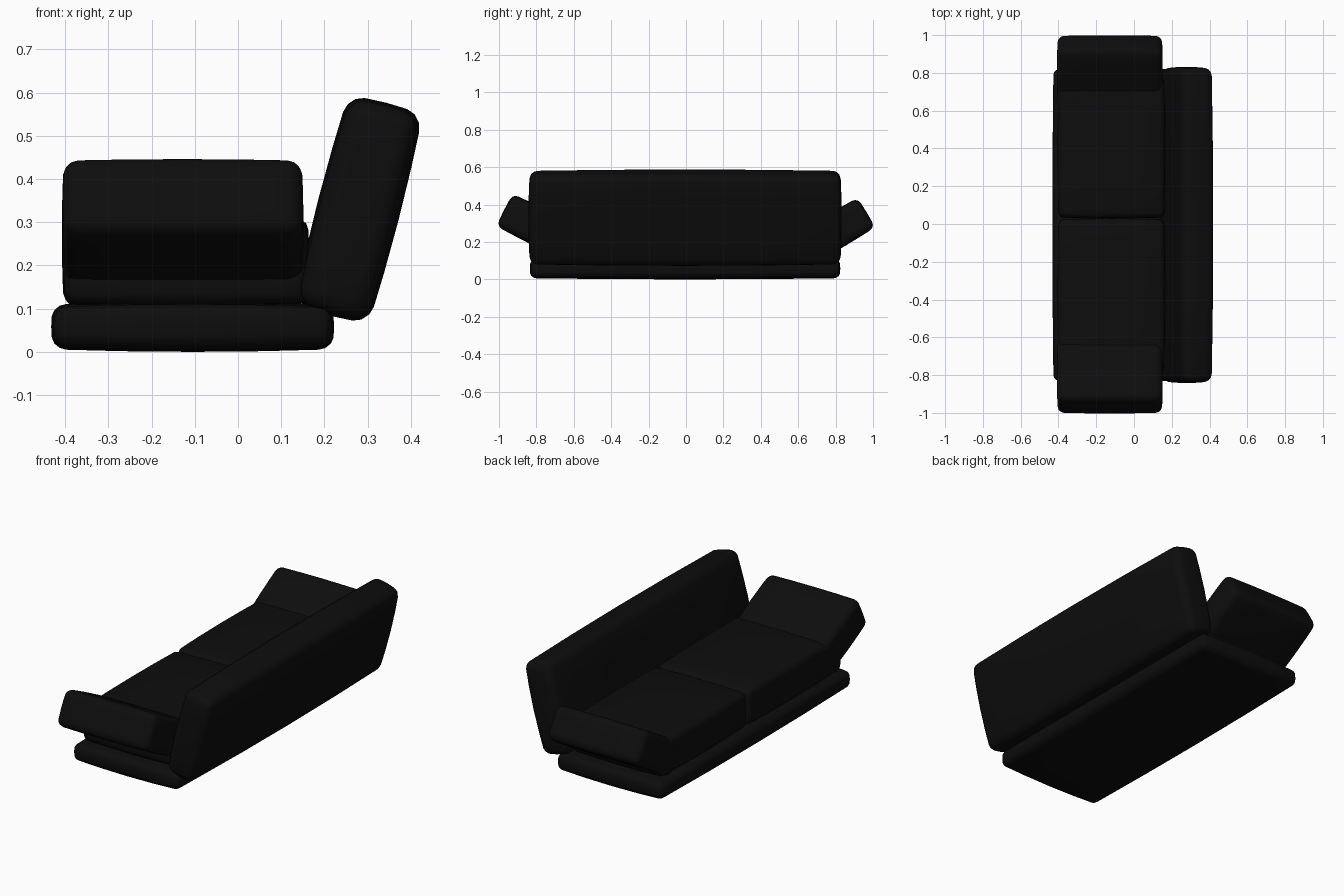
import bpy
import bmesh
from math import radians
from mathutils import Matrix, Vector

default = bpy.data.objects.get("Cube")
if default:
    bpy.data.objects.remove(default, do_unlink=True)

# One upholstery colour
leather = bpy.data.materials.new("black_leather")
leather.use_nodes = True
colour = (0.004, 0.004, 0.004, 1)
leather.diffuse_color = colour
leather.node_tree.nodes["Principled BSDF"].inputs["Base Color"].default_value = colour


def cushion(name, centre, size, bevel, puff=0.01, axis="X", angle=0):
    """Padded block: rounded box whose faces swell by puff, then tilted."""
    bm = bmesh.new()
    bmesh.ops.create_cube(bm, size=1)
    bmesh.ops.scale(bm, vec=size, verts=bm.verts)
    bmesh.ops.bevel(bm, geom=bm.edges[:], offset=bevel, segments=3,
                    profile=0.5, affect="EDGES")
    # Split the long flat spans so the faces can swell
    half = Vector(size) / 2
    for i in range(3):
        normal = Vector((0, 0, 0))
        normal[i] = 1
        for t in (-0.5, 0, 0.5):
            bmesh.ops.bisect_plane(bm, geom=bm.verts[:] + bm.edges[:] + bm.faces[:],
                                   plane_co=normal * t * half[i], plane_no=normal)
    for v in bm.verts:
        u = [v.co[i] / half[i] for i in range(3)]
        for i in range(3):
            j, k = (i + 1) % 3, (i + 2) % 3
            v.co[i] -= puff * u[i] * (u[j] ** 2 + u[k] ** 2) / 2
    bm.transform(Matrix.Translation(centre) @ Matrix.Rotation(radians(angle), 4, axis))
    mesh = bpy.data.meshes.new(name)
    bm.to_mesh(mesh)
    bm.free()
    mesh.materials.append(leather)
    ob = bpy.data.objects.new(name, mesh)
    bpy.context.collection.objects.link(ob)
    bpy.ops.object.select_all(action="DESELECT")
    ob.select_set(True)
    bpy.context.view_layer.objects.active = ob
    bpy.ops.object.shade_smooth_by_angle(angle=radians(40))
    return ob


# Low plinth
cushion("base", (-0.105, -0.005, 0.058), (0.655, 1.66, 0.116), 0.03, 0.012)

# Two seat cushions meeting slightly off centre
for name, y0, y1 in (("seat_near", -0.79, 0.03), ("seat_far", 0.03, 0.78)):
    cushion(name, (-0.12, (y0 + y1) / 2, 0.21), (0.57, y1 - y0, 0.21), 0.03, 0.008)

# Reclined backrest
cushion("backrest", (0.279, -0.005, 0.33), (0.192, 1.675, 0.51), 0.04, 0.014, "Y", 14.5)

# Flared armrests, each leaning outward
cushion("arm_near", (-0.128, -0.805, 0.287), (0.56, 0.375, 0.2), 0.034, 0.006, "X", -27)
cushion("arm_far", (-0.128, 0.805, 0.262), (0.56, 0.375, 0.19), 0.034, 0.006, "X", 31)
